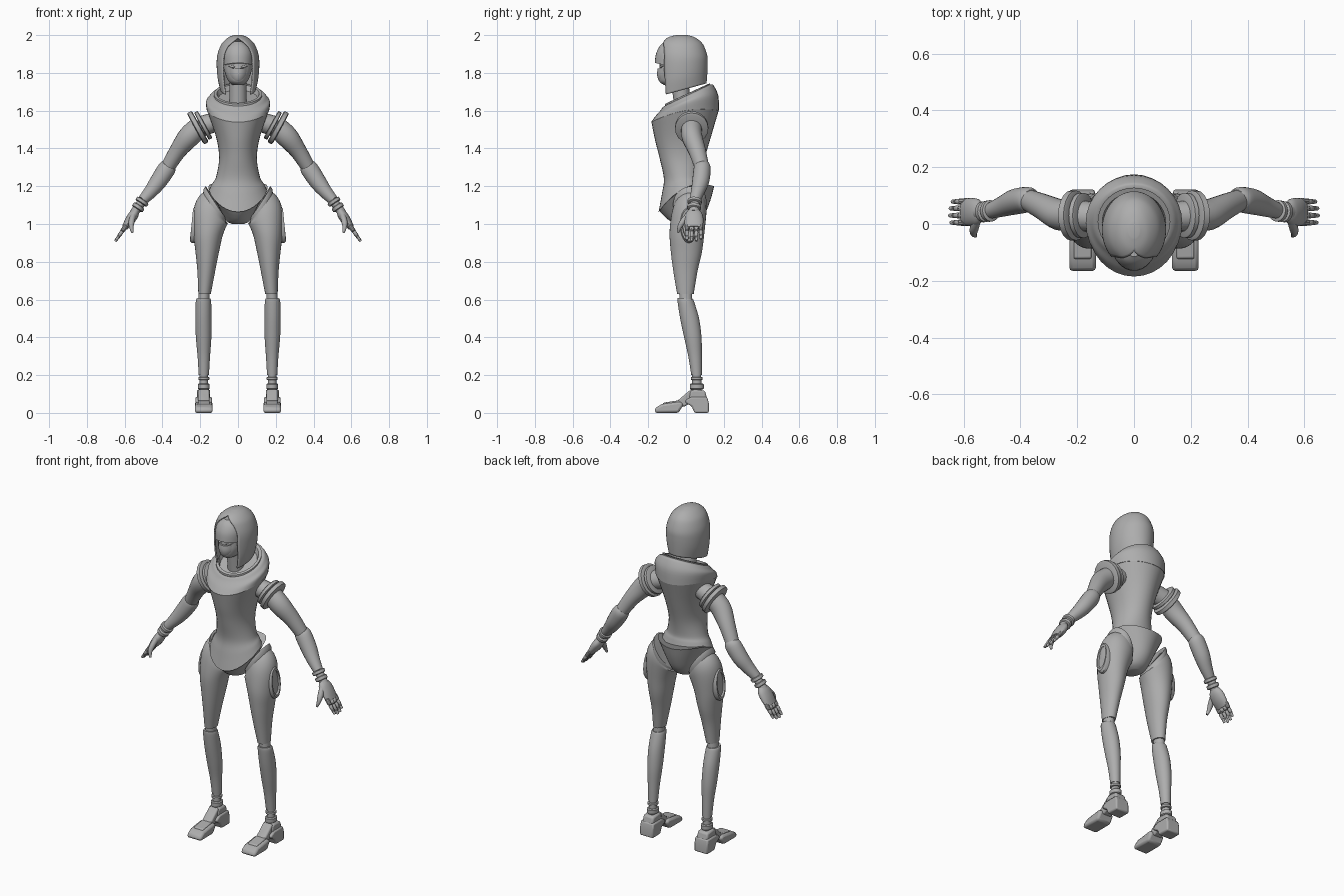
import bpy, bmesh, math
from mathutils import Vector

GREY = bpy.data.materials.new("plain_grey")
GREY.diffuse_color = (0.42, 0.42, 0.42, 1)
N = 32


def finish(name, bm, mirror=False, angle=35, bevel=0, solid=0):
    bmesh.ops.recalc_face_normals(bm, faces=bm.faces)
    me = bpy.data.meshes.new(name)
    bm.to_mesh(me)
    bm.free()
    ob = bpy.data.objects.new(name, me)
    bpy.context.collection.objects.link(ob)
    me.materials.append(GREY)
    if solid:
        m = ob.modifiers.new("shell", 'SOLIDIFY')
        m.thickness, m.offset = solid, 0
    if bevel:
        m = ob.modifiers.new("bevel", 'BEVEL')
        m.width, m.segments = bevel, 2
    if mirror:
        ob.modifiers.new("mirror", 'MIRROR').use_mirror_merge = False
    bpy.ops.object.select_all(action='DESELECT')
    ob.select_set(True)
    bpy.context.view_layer.objects.active = ob
    bpy.ops.object.shade_smooth_by_angle(angle=math.radians(angle))
    return ob


def smooth(rows, steps):
    """Catmull-Rom interpolation of the number rows."""
    out = []
    for i in range(len(rows) - 1):
        p0, p1 = rows[max(i - 1, 0)], rows[i]
        p2, p3 = rows[i + 1], rows[min(i + 2, len(rows) - 1)]
        for k in range(steps):
            t = k / steps
            out.append([0.5 * (2 * b + (c - a) * t + (2 * a - 5 * b + 4 * c - d) * t * t
                               + (3 * b - a - 3 * c + d) * t ** 3)
                        for a, b, c, d in zip(p0, p1, p2, p3)])
    return out + [list(rows[-1])]


def skin(rings, closed=True, caps=True):
    bm = bmesh.new()
    vs = [[bm.verts.new(p) for p in r] for r in rings]
    n = len(rings[0])
    for a, b in zip(vs, vs[1:]):
        for i in range(n if closed else n - 1):
            j = (i + 1) % n
            bm.faces.new((a[i], a[j], b[j], b[i]))
    if caps:
        bm.faces.new(vs[0])
        bm.faces.new(vs[-1])
    return bm


def body(name, rows, steps=5, mirror=False, **kw):
    """Stacked ovals: z, x centre, y centre, x radius, y radius, tilt in y, tilt in x, side lift."""
    rings = []
    for z, xc, yc, rx, ry, ty, tx, lift in smooth(rows, steps):
        ring = []
        for i in range(N):
            a = 2 * math.pi * i / N
            c, s = math.cos(a), math.sin(a)
            ring.append((xc + rx * c, yc + ry * s,
                         z + ty * ry * s + tx * rx * c + lift * c * c))
        rings.append(ring)
    return finish(name, skin(rings), mirror, **kw)


def limb(name, rows, steps=4, n=20, **kw):
    """Tube along a path: x, y, z, in-plane radius, y radius. Mirrored."""
    rows = smooth(rows, steps) if steps > 1 else rows
    pts = [Vector(r[:3]) for r in rows]
    rings = []
    for i, r in enumerate(rows):
        k0, k1 = max(i - 1, 0), min(i + 1, len(rows) - 1)
        while (pts[k1] - pts[k0]).length < 1e-5:
            k0, k1 = max(k0 - 1, 0), min(k1 + 1, len(rows) - 1)
        t = (pts[k1] - pts[k0]).normalized()
        u = t.cross(Vector((0, 1, 0))).normalized()
        v = u.cross(t)
        rings.append([pts[i] + u * r[3] * math.cos(2 * math.pi * j / n)
                      + v * r[4] * math.sin(2 * math.pi * j / n) for j in range(n)])
    return finish(name, skin(rings), True, **kw)


def cuff(name, p, d, r, ry, h, lip=0.006):
    """Short rounded band centred on p along direction d."""
    p, d = Vector(p), Vector(d).normalized()
    return limb(name, [(*(p + d * h * t), r - e, ry - e) for t, e in
                       ((-.5, lip), (-.35, 0), (.35, 0), (.5, lip))], 1)


def side_prism(name, prof, x0, x1, bevel):
    """Side outline (y, z) extruded across x."""
    bm = skin([[(x, y, z) for y, z in prof] for x in (x0, x1)])
    return finish(name, bm, True, bevel=bevel)


# ---- torso, collar, pelvis
body("torso", [(1.57, 0, -.005, .163, .178, .17, 0, .03), (1.46, 0, -.014, .116, .15, .1, 0, 0),
               (1.35, 0, -.02, .1, .12, 0, 0, 0), (1.25, 0, -.016, .116, .101, .1, 0, 0),
               (1.19, 0, -.018, .138, .11, .3, 0, .02), (1.12, 0, -.02, .152, .125, .45, 0, .06)])
body("collar", [(1.57, 0, -.005, .165, .18, .17, 0, .03), (1.625, 0, .005, .17, .166, .32, 0, .02),
                (1.665, 0, .008, .155, .142, .44, 0, 0), (1.68, 0, .008, .138, .128, .46, 0, 0),
                (1.672, 0, .004, .118, .112, .46, 0, 0), (1.6, 0, 0, .085, .085, .3, 0, 0)], 4)
body("collar_lip", [(1.665, 0, .008, .128, .12, .46, 0, 0), (1.69, 0, .008, .128, .12, .46, 0, 0),
                    (1.69, 0, .006, .112, .105, .46, 0, 0), (1.65, 0, .004, .1, .095, .46, 0, 0)], 1)
body("pelvis", [(1.135, 0, .003, .157, .146, .44, 0, .06), (1.09, 0, .006, .115, .126, .35, 0, .03),
                (1.045, 0, .006, .082, .1, .22, 0, .01), (1.015, 0, .002, .06, .07, .1, 0, 0),
                (1.0, 0, 0, .03, .035, 0, 0, 0)])

# ---- head
body("neck", [(1.55, 0, .0, .055, .055, 0, 0, 0), (1.65, 0, -.02, .046, .046, 0, 0, 0),
              (1.78, 0, -.035, .046, .046, 0, 0, 0)])
body("face", [(1.88, 0, -.05, .077, .088, 0, 0, 0), (1.83, 0, -.055, .075, .085, 0, 0, 0),
              (1.79, 0, -.06, .066, .086, 0, 0, 0), (1.755, 0, -.065, .05, .076, 0, 0, 0),
              (1.737, 0, -.068, .03, .05, 0, 0, 0)])
body("forehead_plate", [(1.853, 0, -.075, .077, .09, 0, 0, -.012), (1.9, 0, -.075, .077, .084, 0, 0, 0),
                        (1.94, 0, -.072, .062, .068, 0, 0, 0), (1.965, 0, -.07, .03, .045, 0, 0, 0)])
body("mask", [(1.822, 0, -.064, .062, .086, 0, 0, .012), (1.79, 0, -.066, .058, .087, 0, 0, 0),
              (1.76, 0, -.07, .044, .074, 0, 0, 0), (1.742, 0, -.074, .026, .05, 0, 0, 0)])
limb("eye", [(.014, -.135, 1.829, .002, .004), (.03, -.133, 1.833, .007, .006),
             (.05, -.118, 1.838, .002, .004)], 3, 10)

# Hood: ovals left open at the front below the brow, higher at the nape
rings = []
for z, yc, rx, ry, hw, up in smooth([
        (1.675, -.02, .09, .125, .066, .07), (1.75, -.02, .104, .129, .075, .05),
        (1.83, -.02, .109, .131, .076, .02), (1.89, -.02, .106, .129, .074, 0),
        (1.935, -.022, .092, .116, .055, 0), (1.962, -.024, .075, .1, .03, 0),
        (1.985, -.024, .048, .068, .0, 0), (1.997, -.022, .018, .026, 0, 0)], 5):
    a0 = math.asin(max(0, min(.95, hw / rx)))
    ring = []
    for i in range(41):
        a = a0 + (2 * math.pi - 2 * a0) * i / 40
        ring.append((rx * math.sin(a), yc - ry * math.cos(a), z + up * .5 * (1 - math.cos(a))))
    rings.append(ring)
bm = skin(rings, closed=False, caps=False)
bm.verts.ensure_lookup_table()
bm.faces.new(bm.verts[-41:])
bmesh.ops.remove_doubles(bm, verts=bm.verts, dist=.0004)
finish("hood", bm, solid=.008)

# ---- arms
d = Vector((.88, 0, -.48))
limb("shoulder_joint", [(.09, .02, 1.55, .05, .05), (.2, .03, 1.515, .055, .055)], 1)
cuff("shoulder_inner_ring", (.184, .03, 1.522), d, .082, .08, .022)
cuff("shoulder_outer_ring", (.213, .03, 1.51), d, .094, .088, .03, .01)
limb("upper_arm", [(.205, .03, 1.515, .055, .055), (.26, .032, 1.462, .058, .055),
                   (.32, .06, 1.385, .045, .046), (.375, .085, 1.295, .037, .038)])
limb("forearm", [(.362, .085, 1.318, .034, .036), (.376, .086, 1.295, .047, .045),
                 (.42, .078, 1.228, .045, .045), (.46, .063, 1.175, .037, .037),
                 (.505, .047, 1.125, .027, .028)])
w = Vector((.56, -.08, -.83))
limb("wrist", [(.495, .05, 1.135, .023, .025), (.55, .042, 1.06, .023, .026)], 1)
cuff("wrist_band_upper", (.508, .046, 1.118), w, .036, .038, .022)
cuff("wrist_band_lower", (.528, .043, 1.088), w, .033, .037, .024)
limb("palm", [(.538, .042, 1.075, .018, .028), (.552, .042, 1.05, .026, .046),
              (.575, .042, 1.015, .025, .05), (.6, .042, .98, .016, .046)])
for i, (y, l) in enumerate(((.079, .85), (.055, .97), (.03, 1), (.005, .92))):
    x0, z0, x1, z1 = .59, .995, .65, .908
    for k, (t0, t1) in enumerate(((0, .42), (.42, .72), (.72, 1))):
        rows = [(x0 + (x1 - x0) * l * t, y, z0 + (z1 - z0) * l * t, r, r)
                for t, r in ((t0, .009), (t0 + .05, .0125 - .002 * k),
                             (t1 - .05, .0115 - .002 * k), (t1, .006))]
        limb(f"finger_{i + 1}_joint_{k + 1}", rows, 1, 10)
limb("thumb", [(.553, .015, 1.05, .014, .016), (.563, -.015, 1.015, .016, .016),
               (.565, -.033, .985, .012, .012), (.558, -.042, .955, .006, .006)], 3, 12)

# ---- legs
body("thigh", [(1.093, .117, .02, .052, .085, .1, 1.55, 0), (1.05, .142, .015, .088, .093, .1, .55, 0),
               (.95, .158, .005, .078, .092, 0, .1, 0), (.85, .163, .002, .062, .082, 0, 0, 0),
               (.75, .168, -.003, .047, .064, 0, 0, 0), (.63, .177, -.003, .033, .044, 0, 0, 0)], mirror=True)
body("hip_band", [(1.1, .109, .02, .052, .082, .1, 1.55, 0), (1.115, .117, .02, .056, .088, .1, 1.5, 0),
                  (1.1, .123, .02, .06, .09, .1, 1.4, 0), (1.075, .125, .02, .06, .085, .1, 1.3, 0)],
     1, True)
# Oval pod on the outer thigh, with a raised rim and sunken middle
rings = [[(x + .008 * -math.sin(a), .015 + .046 * k * math.cos(a), .995 + .096 * k * math.sin(a))
          for a in (2 * math.pi * i / 28 for i in range(28))]
         for x, k in ((.195, 1), (.235, 1), (.246, .9), (.246, .74), (.236, .68))]
finish("thigh_pod", skin(rings), True, 30)
body("knee", [(.66, .178, -.003, .028, .034, 0, 0, 0), (.58, .182, 0, .03, .034, 0, 0, 0)], 1, True)
body("shin", [(.605, .182, -.004, .036, .041, -.1, 0, 0), (.585, .183, .0, .041, .044, 0, 0, 0),
              (.5, .183, .019, .043, .05, 0, 0, 0), (.4, .182, .036, .041, .046, 0, 0, 0),
              (.3, .181, .048, .033, .036, 0, 0, 0), (.2, .181, .056, .027, .028, 0, 0, 0)], mirror=True)
limb("ankle", [(.181, .056, .22, .022, .023), (.181, .058, .09, .023, .026)], 1)
cuff("ankle_band_upper", (.181, .057, .182), (0, 0, 1), .029, .031, .018)
cuff("ankle_band_lower", (.181, .057, .14), (0, 0, 1), .031, .037, .032)

# ---- feet
side_prism("toe_block", [(-.165, 0), (-.165, .024), (-.13, .046), (-.03, .06), (-.012, .045), (-.04, 0)],
           .134, .228, .014)
side_prism("toe_plate", [(-.125, .04), (-.12, .054), (-.035, .067), (-.025, .05)], .15, .212, .005)
side_prism("instep", [(-.06, .03), (-.05, .06), (.03, .128), (.05, .07), (-.005, .035)], .151, .211, .008)
side_prism("heel_block", [(.045, 0), (.03, .035), (-.005, .055), (0, .07), (.03, .085), (.112, .085),
                          (.121, .05), (.121, 0)], .138, .226, .01)
side_prism("heel_cuff", [(.015, .06), (.02, .112), (.04, .125), (.1, .118), (.114, .07)], .147, .217, .01)
